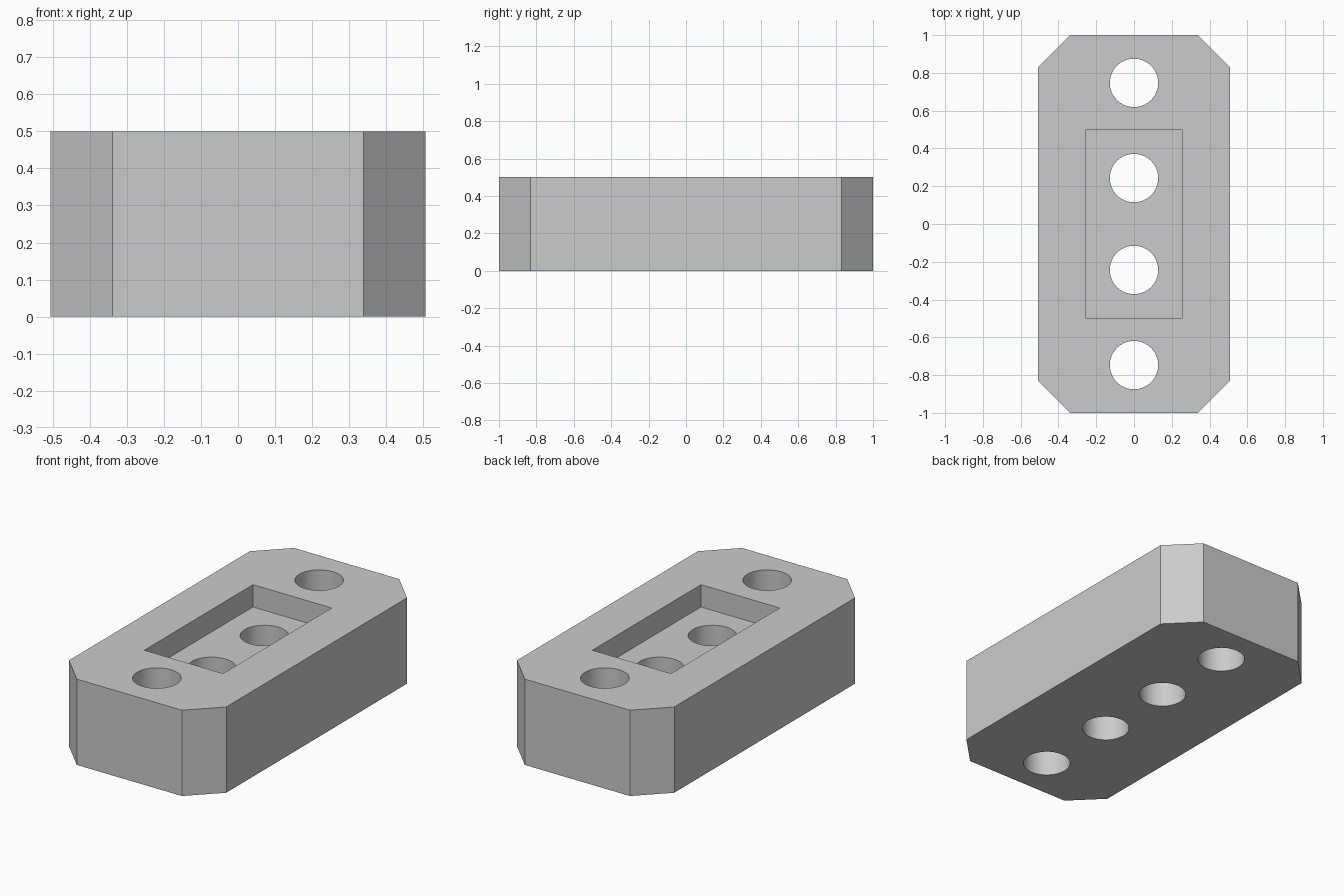
import bpy
import bmesh

default = bpy.data.objects.get("Cube")
if default:
    bpy.data.objects.remove(default, do_unlink=True)

HALF_W, HALF_L, HEIGHT = 0.507, 1.0, 0.5
CHAMFER = 0.168
RECESS_W, RECESS_L, RECESS_DEPTH = 0.508, 1.0, 0.13
HOLE_R = 0.128
HOLE_Y = (0.747, 0.243)

grey = bpy.data.materials.new("plain grey")
grey.use_nodes = True
grey.diffuse_color = (0.6, 0.6, 0.6, 1)
grey.node_tree.nodes["Principled BSDF"].inputs["Base Color"].default_value = (0.6, 0.6, 0.6, 1)


def prism(name, outline, z0, z1):
    """Extrude a flat outline from z0 up to z1."""
    bm = bmesh.new()
    base = bm.faces.new([bm.verts.new((x, y, z0)) for x, y in outline])
    top = bmesh.ops.extrude_face_region(bm, geom=[base])["geom"]
    verts = [g for g in top if isinstance(g, bmesh.types.BMVert)]
    bmesh.ops.translate(bm, verts=verts, vec=(0, 0, z1 - z0))
    bmesh.ops.recalc_face_normals(bm, faces=bm.faces)
    mesh = bpy.data.meshes.new(name)
    bm.to_mesh(mesh)
    bm.free()
    mesh.materials.append(grey)
    obj = bpy.data.objects.new(name, mesh)
    bpy.context.collection.objects.link(obj)
    return obj


def cut(target, cutter):
    """Subtract the cutter, then discard it."""
    cutter.hide_render = True
    mod = target.modifiers.new("cut", "BOOLEAN")
    mod.operation = "DIFFERENCE"
    mod.solver = "EXACT"
    mod.object = cutter
    bpy.context.view_layer.objects.active = target
    bpy.ops.object.modifier_apply(modifier=mod.name)
    bpy.data.objects.remove(cutter, do_unlink=True)


# Block with chamfered vertical corners
cx, cy = HALF_W - CHAMFER, HALF_L - CHAMFER
outline = [(cx, -HALF_L), (HALF_W, -cy), (HALF_W, cy), (cx, HALF_L),
           (-cx, HALF_L), (-HALF_W, cy), (-HALF_W, -cy), (-cx, -HALF_L)]
block = prism("chamfered_block", outline, 0, HEIGHT)

# Rectangular recess in the top
rx, ry = RECESS_W / 2, RECESS_L / 2
cut(block, prism("recess_cutter", [(-rx, -ry), (rx, -ry), (rx, ry), (-rx, ry)],
                 HEIGHT - RECESS_DEPTH, HEIGHT + 0.1))

# Four through holes along the centre line
for y in HOLE_Y:
    for side in (-1, 1):
        bpy.ops.mesh.primitive_cylinder_add(vertices=64, radius=HOLE_R, depth=2,
                                            location=(0, side * y, HEIGHT / 2))
        cutter = bpy.context.object
        cutter.name = "hole_cutter"
        cutter.data.materials.append(grey)
        cut(block, cutter)

# Smooth hole walls, sharp block edges
bpy.ops.object.select_all(action="DESELECT")
block.select_set(True)
bpy.context.view_layer.objects.active = block
bpy.ops.object.shade_smooth_by_angle()
